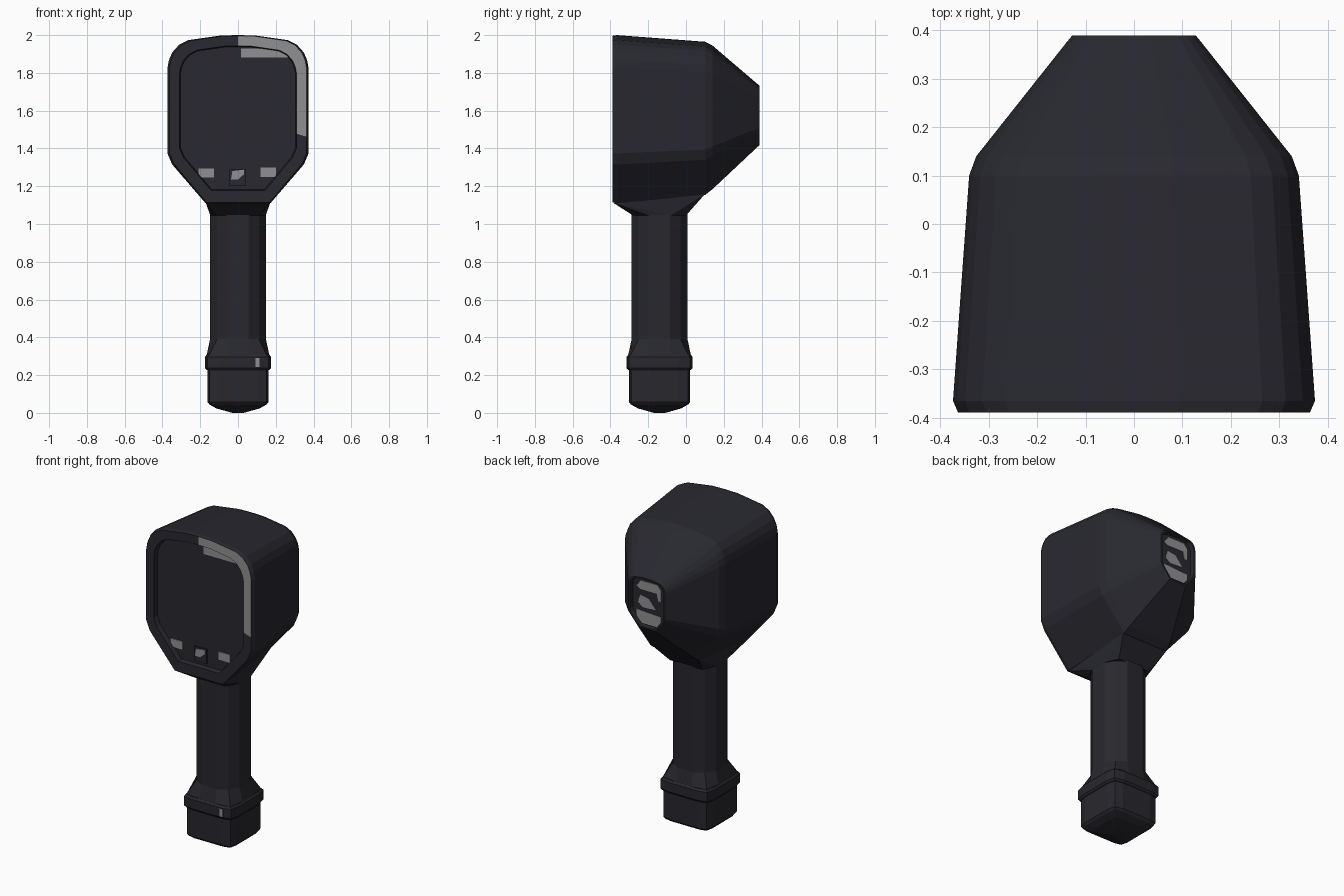
import bpy, bmesh
from mathutils import Vector

if "Cube" in bpy.data.objects:
    bpy.data.objects.remove(bpy.data.objects["Cube"])


def material(name, rgb):
    m = bpy.data.materials.new(name)
    m.diffuse_color = (*rgb, 1)
    m.use_nodes = True
    m.node_tree.nodes["Principled BSDF"].inputs["Base Color"].default_value = m.diffuse_color
    return m


DARK = material("charcoal", (0.021, 0.021, 0.029))
GREY = material("light grey", (0.28, 0.28, 0.29))
GRIP = material("grip charcoal", (0.021, 0.021, 0.027))


def finish(bm, name, mats):
    bmesh.ops.recalc_face_normals(bm, faces=bm.faces)
    me = bpy.data.meshes.new(name)
    bm.to_mesh(me)
    bm.free()
    for m in mats:
        me.materials.append(m)
    ob = bpy.data.objects.new(name, me)
    bpy.context.collection.objects.link(ob)
    return ob


def loft(name, rings, mats, rule=None):
    bm = bmesh.new()
    vs = [[bm.verts.new(p) for p in r] for r in rings]
    n = len(rings[0])
    for k in range(len(vs) - 1):
        for i in range(n):
            j = (i + 1) % n
            f = bm.faces.new((vs[k][i], vs[k][j], vs[k + 1][j], vs[k + 1][i]))
            if rule:
                f.material_index = rule(k, f.calc_center_median())
    bm.faces.new(vs[0])
    bm.faces.new(vs[-1])
    return finish(bm, name, mats)


def plate(name, outline, y, thick, mat):
    # thin plate in the xz plane
    loft(name, [[(x, yy, z) for x, z in outline] for yy in (y, y + thick)], [mat])


def rect(x0, x1, z0, z1):
    return [(x0, z0), (x1, z0), (x1, z1), (x0, z1)]


# Head: one outline scaled along the depth, with rims and recesses at both ends
HALF = [(.09, 1.998), (.262, 1.973), (.31, 1.948), (.345, 1.908), (.362, 1.868), (.37, 1.825),
        (.37, 1.46), (.37, 1.374), (.345, 1.315), (.17, 1.11)]
OUT = [(0, 2.0)] + HALF + [(-x, z) for x, z in reversed(HALF)]


def section(y, sx, sz, c=1.6):
    return [(x * sx, y, c + (z - c) * sz) for x, z in OUT]


sections = [(-.360, .825, .848, 1.591), (-.389, .84, .86, 1.591), (-.389, .982, .99),
            (-.365, 1.01, 1.0), (.10, .92, .912), (.14, .88, .855, 1.62), (.378, .37, .375, 1.586),
            (.389, .345, .355, 1.586), (.389, .315, .335, 1.586), (.365, .305, .325, 1.586)]
loft("head", [section(*s) for s in sections], [DARK, GREY],
     lambda k, c: int(k == 1 and c.x > 0 and c.z > 1.45))

# Screen reflection strip and buttons
plate("screen_strip", rect(.015, .285, 1.882, 1.93), -.363, .004, GREY)
plate("left_button", rect(-.21, -.127, 1.245, 1.295), -.366, .008, GREY)
plate("right_button", rect(.12, .20, 1.25, 1.30), -.366, .008, GREY)
plate("middle_button", rect(-.045, .042, 1.20, 1.292), -.370, .009, DARK)
plate("middle_button_face", [(-.037, 1.235), (.0, 1.235), (.033, 1.265), (.033, 1.288), (-.03, 1.28)],
      -.373, .005, GREY)

# Back window glints
plate("upper_glint", [(-.085, 1.60), (-.065, 1.60), (-.055, 1.645), (.06, 1.645), (.085, 1.66),
                      (.055, 1.70), (-.06, 1.70), (-.085, 1.67)], .363, .005, GREY)
plate("middle_glint", [(-.05, 1.54), (.04, 1.535), (.075, 1.56), (.06, 1.61), (.0, 1.60)],
      .363, .005, GREY)
plate("lower_glint", [(-.06, 1.435), (.05, 1.435), (.085, 1.47), (.085, 1.515), (-.085, 1.505),
                      (-.085, 1.46)], .363, .005, GREY)

# Neck joining head and handle
bm = bmesh.new()
for s in (-1, 1):
    for p in ((.17, -.385, 1.112), (.16, .10, 1.158), (.112, -.28, 1.045),
              (.147, -.2, 1.045), (.147, -.08, 1.045), (.112, .0, 1.045)):
        bm.verts.new((s * p[0], p[1], p[2]))
bmesh.ops.convex_hull(bm, input=bm.verts)
finish(bm, "neck", [DARK])


# Handle, collar and battery base: twelve-sided rings around the grip axis
def ring(z, r, corner, edge=.055):
    pts = []
    for a, b in ((1, 1), (-1, 1), (-1, -1), (1, -1)):
        quarter = [(a * r, b * edge), (a * corner, b * corner), (a * edge, b * r)]
        pts += quarter if a * b > 0 else quarter[::-1]
    return [(x, y - .14, z) for x, y in pts]


loft("handle", [ring(1.06, .148, .111), ring(.39, .148, .111), ring(.305, .166, .153),
                ring(.29, .166, .153)], [GRIP])
loft("collar", [ring(.308, .166, .154, .1), ring(.296, .175, .162, .1),
                ring(.238, .175, .162, .1), ring(.226, .166, .154, .1)], [GRIP])
loft("battery_base", [ring(.24, .162, .15, .1), ring(.058, .162, .15, .1), ring(.045, .152, .142, .1),
                      ring(.024, .115, .107, .06), ring(.0, .03, .03, .01)], [GRIP])
plate("collar_mark", rect(.093, .115, .243, .29), -.3155, .005, GREY)
